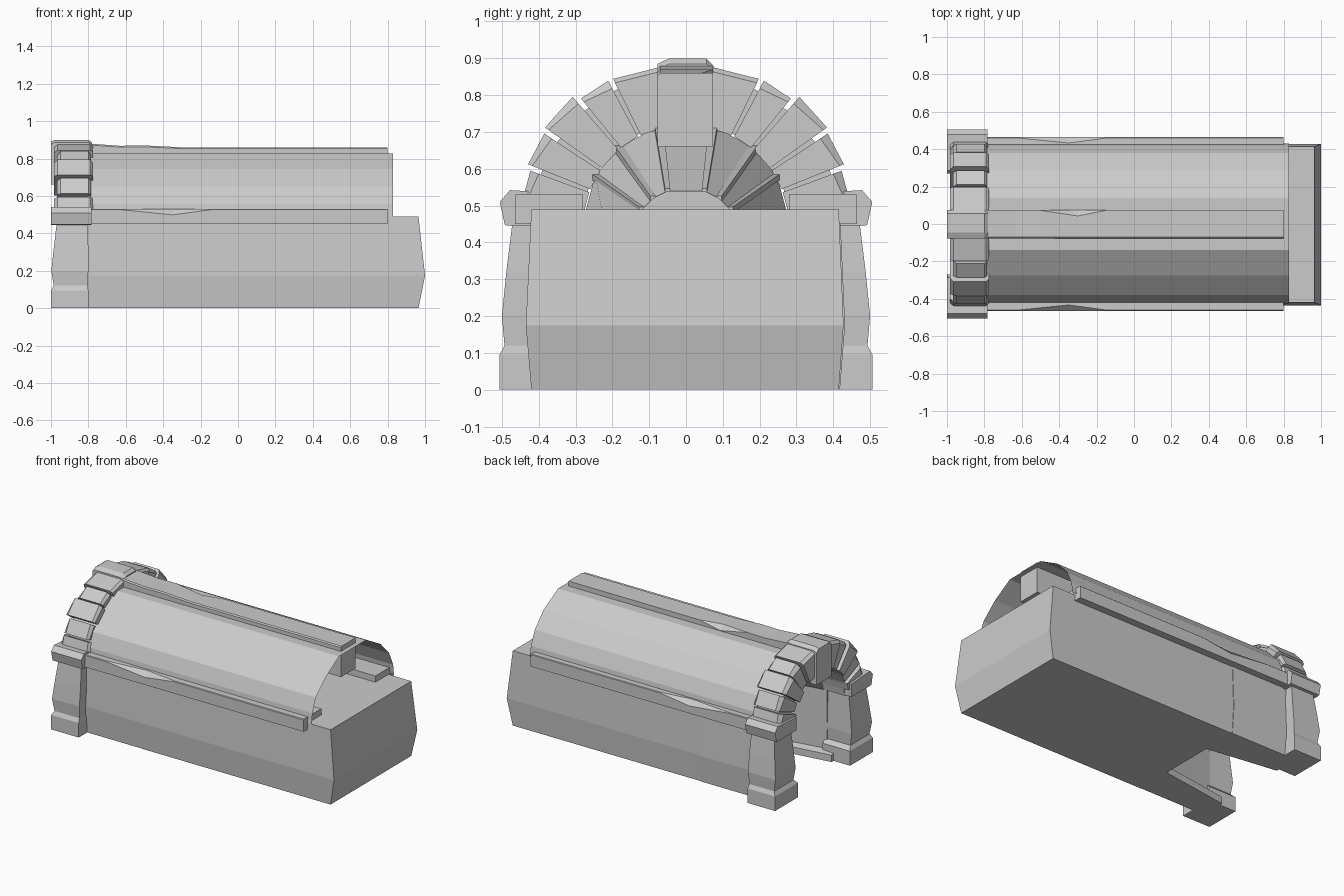
import bpy, bmesh, math

if "Cube" in bpy.data.objects:
    bpy.data.objects.remove(bpy.data.objects["Cube"])

stone = bpy.data.materials.new("grey stone")
stone.diffuse_color = (0.6, 0.6, 0.6, 1)
stone.use_nodes = True
stone.node_tree.nodes["Principled BSDF"].inputs["Base Color"].default_value = stone.diffuse_color


def loft(name, rings, closed=True, caps=True):
    """Skin a list of equal-length point rings into one flat-shaded object."""
    bm = bmesh.new()
    vs = [[bm.verts.new(p) for p in r] for r in rings]
    n = len(rings[0])
    for a, b in zip(vs, vs[1:]):
        for i in range(n if closed else n - 1):
            j = (i + 1) % n
            bm.faces.new((a[i], a[j], b[j], b[i]))
    if caps:
        bm.faces.new(vs[0])
        bm.faces.new(vs[-1])
    bmesh.ops.recalc_face_normals(bm, faces=bm.faces)
    me = bpy.data.meshes.new(name)
    bm.to_mesh(me)
    bm.free()
    me.materials.append(stone)
    ob = bpy.data.objects.new(name, me)
    bpy.context.collection.objects.link(ob)
    return ob


def rect(x0, x1, y0, y1, z):
    return [(x0, y0, z), (x1, y0, z), (x1, y1, z), (x0, y1, z)]


def polar(r, deg, s=1):
    a = math.radians(deg)
    return (s * r * math.cos(a), 0.44 + r * math.sin(a))


# Solid rear body with slightly bulging sides
loft("body", [rect(-0.4, 0.965, -0.42, 0.415, 0), rect(-0.4, 1.0, -0.435, 0.428, 0.175),
              rect(-0.4, 0.965, -0.42, 0.415, 0.49)])

# Thin vault roof, open at the rear
arc = [(-0.425, 0.49), (-0.415, 0.56), (-0.38, 0.65), (-0.275, 0.745), (-0.14, 0.828),
       (0.14, 0.828), (0.29, 0.745), (0.38, 0.65), (0.42, 0.56), (0.43, 0.49)]
loft("vault_roof", [[(x, y, z) for y, z in arc] for x in (-0.8, 0.83)], closed=False, caps=False)

# Ridge beam with a worn upper edge
rings = []
for x, d, lift in ((-0.8, 0, 0.02), (-0.63, 0, 0.008), (-0.5, 0.0, 0.01), (-0.3, 0.03, 0), (-0.15, 0, 0), (0.8, 0, 0)):
    top = 0.86 + lift
    rings.append([(x, -0.077, 0.66), (x, 0.074, 0.66), (x, 0.074, top - d),
                  (x, 0.073 - d, top), (x, -0.07, top), (x, -0.077, top - 0.007)])
loft("ridge_beam", rings)

for s, side in ((-1, "front"), (1, "back")):
    # Side beams along the springing, with a chipped outer edge
    rings = []
    for x, d in ((-0.8, 0.004), (-0.63, 0.004), (-0.35, 0.032), (-0.14, 0.004), (0.8, 0.004)):
        rings.append([(x, s * 0.28, 0.45), (x, s * 0.465, 0.45), (x, s * 0.465, 0.531 - d),
                      (x, s * (0.465 - d), 0.531), (x, s * 0.28, 0.531)])
    loft(side + "_side_beam", rings)

    # Narrowing passage wall and its skirting
    def wall(x, yi):
        return [(x, s * yi, 0), (x, s * 0.418, 0), (x, s * 0.432, 0.175),
                (x, s * 0.418, 0.49), (x, s * yi, 0.49)]
    loft(side + "_passage_wall", [wall(-0.82, 0.29), wall(-0.4, 0.22)])
    loft(side + "_skirting", [[(x, s * y, 0), (x, s * (y + 0.06), 0), (x, s * (y + 0.06), 0.06),
                               (x, s * y, 0.045)] for x, y in ((-0.88, 0.25), (-0.4, 0.18))])

    # Portal pillar with plinth
    loft(side + "_pillar", [rect(x0, x1, s * y0, s * y1, z) for x0, x1, y0, y1, z in (
        (-1.0, -0.8, 0.27, 0.506, 0), (-1.0, -0.8, 0.27, 0.506, 0.095),
        (-0.985, -0.805, 0.295, 0.493, 0.12), (-0.998, -0.8, 0.29, 0.5, 0.2),
        (-0.985, -0.8, 0.295, 0.488, 0.32), (-0.97, -0.805, 0.3, 0.472, 0.45))])

    # Impost block on the pillar
    loft(side + "_impost", [[(x, s * y, z) for y, z in (
        (0.285, 0.445), (0.475, 0.445), (0.492, 0.447), (0.506, 0.51), (0.478, 0.542), (0.285, 0.53))]
        for x in (-1.0, -0.782)])

    # Voussoirs: alternating wedge stones with open joints
    cuts = [9, 21, 34.5, 50, 63, 81]
    radii = [0.45, 0.462, 0.47, 0.452, 0.45]
    for i, r in enumerate(radii):
        a0, a1 = cuts[i] + 0.9, cuts[i + 1] - 0.9
        x0, x1 = ((-0.985, -0.775), (-0.968, -0.785))[i % 2]
        rings = []
        for x, e in ((x0, 0.015), (x0 + 0.02, 0), (x1 - 0.015, 0), (x1, 0.012)):
            ro = r - e
            top = 0.435 / math.sin(math.radians(a1)) if i == 4 else ro
            pts = [polar(0.28, a0, s), polar(ro, a0, s), polar(min(ro, top - e), a1, s), polar(0.28, a1, s)]
            rings.append([(x, y, z) for y, z in pts])
        loft(side + "_arch_stone_%d" % (i + 1), rings)

# Recessed mortar ring behind the joints
angles = [0, 21, 34.5, 50, 63, 81, 99, 117, 130, 145.5, 159, 180]
section = [(-0.95, 0.285), (-0.95, 0.42), (-0.795, 0.42), (-0.795, 0.285)]
loft("mortar_ring", [[(x, *polar(r, a)) for x, r in section] for a in angles])

# Keystone with bevelled crown
loft("keystone", [[(x, -0.077, 0.66), (x, 0.075, 0.66), (x, 0.075, 0.88 - e), (x, 0.055, 0.9 - e),
                   (x, -0.045, 0.9 - e), (x, -0.077, 0.885 - e)]
                  for x, e in ((-1.0, 0.01), (-0.98, 0), (-0.8, 0), (-0.78, 0.015))])

# Passage ceiling tapering inward to a closed end
wide = [polar(0.285, a) for a in (0, 30, 50, 75, 105, 130, 150, 180)]
narrow = [(0.22, 0.44), (0.12, 0.49), (0.09, 0.52), (0.05, 0.54)]
narrow += [(-y, z) for y, z in reversed(narrow)]
loft("passage_ceiling", [[(-0.8, y, z) for y, z in wide], [(-0.4, y, z) for y, z in narrow]],
     closed=False, caps=False)
loft("ceiling_end", [[(x, y, z) for y, z in narrow] for x in (-0.41, -0.395)])

# Raised stone ribs running down the outside of the passage ceiling
for i in range(1, 7):
    (y0, z0), (y1, z1) = wide[i], narrow[i]
    loft("ceiling_rib_%d" % i, [[(x, y - w, z - 0.01), (x, y + w, z - 0.01), (x, y + w, z + 0.006), (x, y - w, z + 0.006)]
                                for x, y, z, w in ((-0.8, y0, z0, 0.012), (-0.4, y1, z1, 0.007))])
